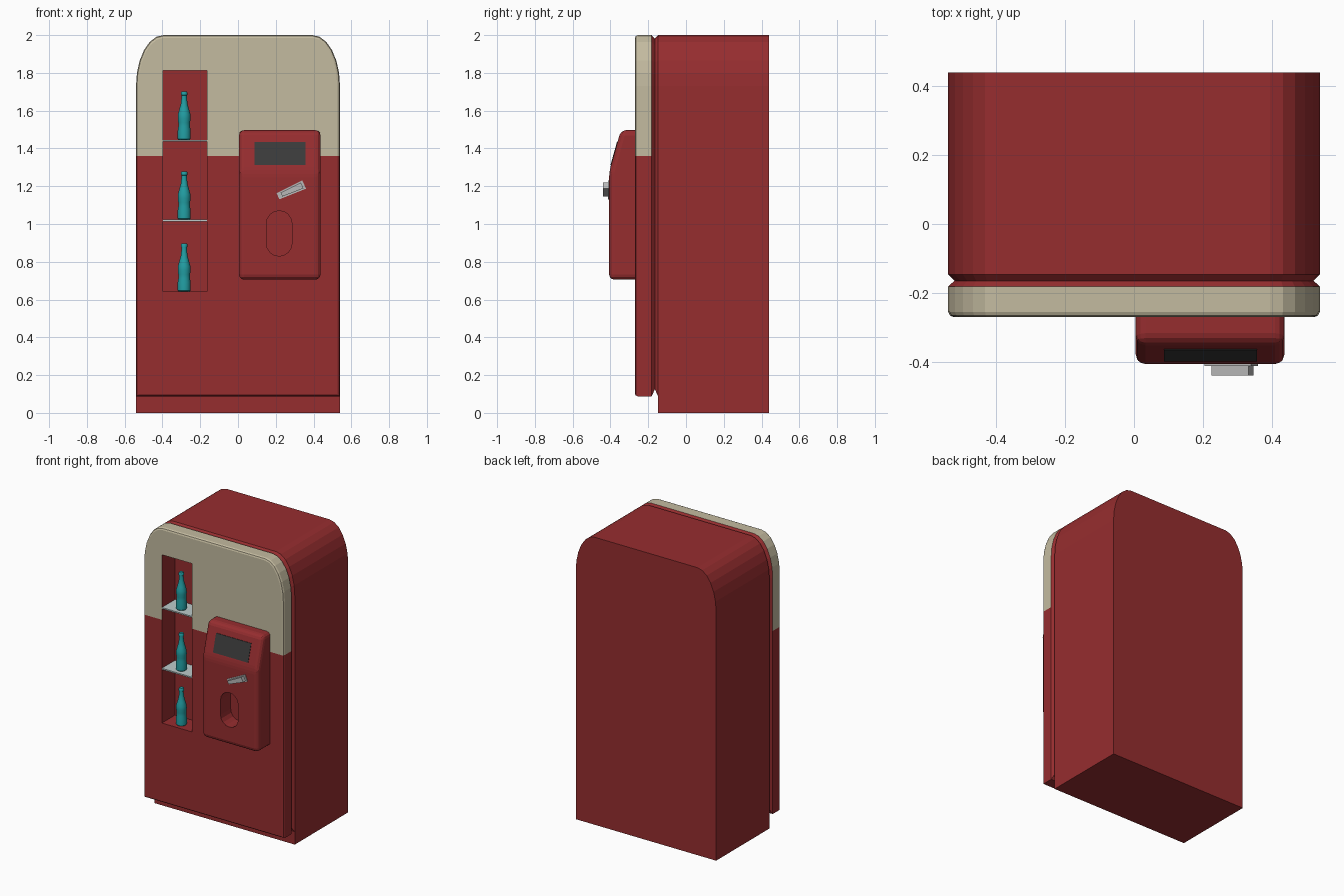
import bpy, bmesh, math
from mathutils import Matrix, Vector

if "Cube" in bpy.data.objects:
    bpy.data.objects.remove(bpy.data.objects["Cube"])


def material(name, r, g, b):
    lin = [((c / 255 + 0.055) / 1.055) ** 2.4 for c in (r, g, b)]
    m = bpy.data.materials.new(name)
    m.diffuse_color = (*lin, 1)
    m.use_nodes = True
    m.node_tree.nodes["Principled BSDF"].inputs["Base Color"].default_value = m.diffuse_color
    return m


RED = material("red_paint", 150, 45, 47)
CREAM = material("cream_paint", 196, 187, 160)
TEAL = material("teal_glass", 34, 158, 163)
GREY = material("grey_metal", 185, 185, 185)
SHELF = material("pale_shelf", 190, 204, 204)
DARK = material("dark_screen", 58, 58, 58)


def finish(name, bm, *mats):
    bmesh.ops.remove_doubles(bm, verts=bm.verts, dist=1e-5)
    bmesh.ops.recalc_face_normals(bm, faces=bm.faces)
    me = bpy.data.meshes.new(name)
    bm.to_mesh(me)
    bm.free()
    for m in mats:
        me.materials.append(m)
    ob = bpy.data.objects.new(name, me)
    bpy.context.collection.objects.link(ob)
    return ob


def loft(bm, rings):
    """Skin a list of equal-length closed rings and cap both ends."""
    rows = [[bm.verts.new(p) for p in ring] for ring in rings]
    for a, b in zip(rows, rows[1:]):
        for i in range(len(a)):
            j = (i + 1) % len(a)
            bm.faces.new((a[i], a[j], b[j], b[i]))
    bm.faces.new(rows[0])
    bm.faces.new(rows[-1])


def box(name, x, y, z, mat):
    bm = bmesh.new()
    loft(bm, [[(x[0], v, z[0]), (x[1], v, z[0]), (x[1], v, z[1]), (x[0], v, z[1])] for v in y])
    return finish(name, bm, mat)


def activate(ob):
    bpy.ops.object.select_all(action='DESELECT')
    ob.select_set(True)
    bpy.context.view_layer.objects.active = ob


def cut(ob, cutter):
    mod = ob.modifiers.new("cut", 'BOOLEAN')
    mod.operation, mod.solver, mod.object = 'DIFFERENCE', 'EXACT', cutter
    activate(ob)
    bpy.ops.object.modifier_apply(modifier=mod.name)
    bpy.data.objects.remove(cutter)


# Cabinet: rounded-top outline lofted from the back, through the seam, to the door front
def outline(y, inset, bottom):
    rx, rz, n = 0.145, 0.27, 6
    arc = [(0.395 + (rx - inset) * math.cos(t), 1.73 + (rz - inset) * math.sin(t))
           for t in (math.pi / 2 * i / n for i in range(n + 1))]
    half = [(0.54 - inset, bottom)] + arc
    return [(x, y, z) for x, z in half] + [(-x, y, z) for x, z in reversed(half)]


bm = bmesh.new()
loft(bm, [outline(*s) for s in (
    (0.44, 0, 0), (-0.147, 0, 0), (-0.147, 0, 0.087), (-0.165, 0.018, 0.125),
    (-0.182, 0, 0.087), (-0.255, 0, 0.087), (-0.266, 0.005, 0.092), (-0.27, 0.015, 0.1))])
bmesh.ops.remove_doubles(bm, verts=bm.verts, dist=1e-5)
bmesh.ops.bisect_plane(bm, geom=bm.verts[:] + bm.edges[:] + bm.faces[:],
                       plane_co=(0, 0, 1.36), plane_no=(0, 0, 1))
for f in bm.faces:
    c = f.calc_center_median()
    f.material_index = int(c.y < -0.182 and c.z > 1.36)
cabinet = finish("cabinet", bm, RED, CREAM)
cut(cabinet, box("window_cutter", (-0.397, -0.165), (-0.4, -0.125), (0.642, 1.813), RED))

# Shelves in the window
for i, z in enumerate((1.02, 1.443)):
    box(f"shelf_{i + 1}", (-0.397, -0.165), (-0.27, -0.125), (z - 0.006, z + 0.003), SHELF)

# Bottles: one turned profile, repeated on each level
PROFILE = [(0.029, 0), (0.034, 0.005), (0.034, 0.05), (0.031, 0.07), (0.031, 0.09),
           (0.034, 0.112), (0.033, 0.135), (0.026, 0.16), (0.018, 0.19), (0.014, 0.225),
           (0.014, 0.235), (0.017, 0.237), (0.017, 0.25), (0.013, 0.256)]
for i, z in enumerate((0.642, 1.023, 1.446)):
    bm = bmesh.new()
    loft(bm, [[(-0.285 + r * math.cos(math.tau * k / 20), -0.215 + r * math.sin(math.tau * k / 20), z + h)
               for k in range(20)] for r, h in PROFILE])
    activate(finish(f"bottle_{i + 1}", bm, TEAL))
    bpy.ops.object.shade_smooth_by_angle(angle=math.radians(40))

# Dispenser box: side profile extruded across, all edges except the back rounded
side = [(-0.265, 0.705), (-0.407, 0.705), (-0.407, 1.275), (-0.345, 1.497), (-0.265, 1.497)]
bm = bmesh.new()
loft(bm, [[(x, y, z) for y, z in side] for x in (0.005, 0.437)])
front_edges = [e for e in bm.edges if min(v.co.y for v in e.verts) < -0.3]
bmesh.ops.bevel(bm, geom=front_edges, offset=0.028, segments=3, profile=0.5, affect='EDGES')
dispenser = finish("dispenser_box", bm, RED)

# Oval slot in the dispenser
bm = bmesh.new()
oval = []
for k in range(18):
    t = math.pi * (k % 9) / 8 + (math.pi if k > 8 else 0)
    oval.append((0.218 + 0.068 * math.cos(t), 0.95 + (0.052 if k < 9 else -0.052) + 0.068 * math.sin(t)))
loft(bm, [[(x, y, z) for x, z in oval] for y in (-0.5, -0.295)])
cut(dispenser, finish("slot_cutter", bm, RED))

# Screen plate lying on the sloped face
bm = bmesh.new()
slope = (0.407 - 0.345) / (1.497 - 1.275)
loft(bm, [[(x, -0.407 + slope * (z - 1.275) - d, z) for x, z in
           ((0.087, 1.312), (0.357, 1.312), (0.357, 1.434), (0.087, 1.434))] for d in (-0.003, 0.003)])
finish("screen", bm, DARK)

# Slanted coin lever: thin tapered plate with a raised grip
def lever(name, length, left, right, y0, y1, centre):
    rot = Matrix.Rotation(math.radians(-24), 4, 'Y')
    bm = bmesh.new()
    pts = [(-length / 2, -left), (length / 2, -right), (length / 2, right), (-length / 2, left)]
    loft(bm, [[rot @ Vector((x, 0, z)) + Vector((centre[0], y, centre[1])) for x, z in pts] for y in (y0, y1)])
    finish(name, bm, GREY)


lever("lever_plate", 0.152, 0.018, 0.024, -0.405, -0.413, (0.281, 1.178))
lever("lever_grip", 0.12, 0.011, 0.017, -0.413, -0.44, (0.285, 1.18))
